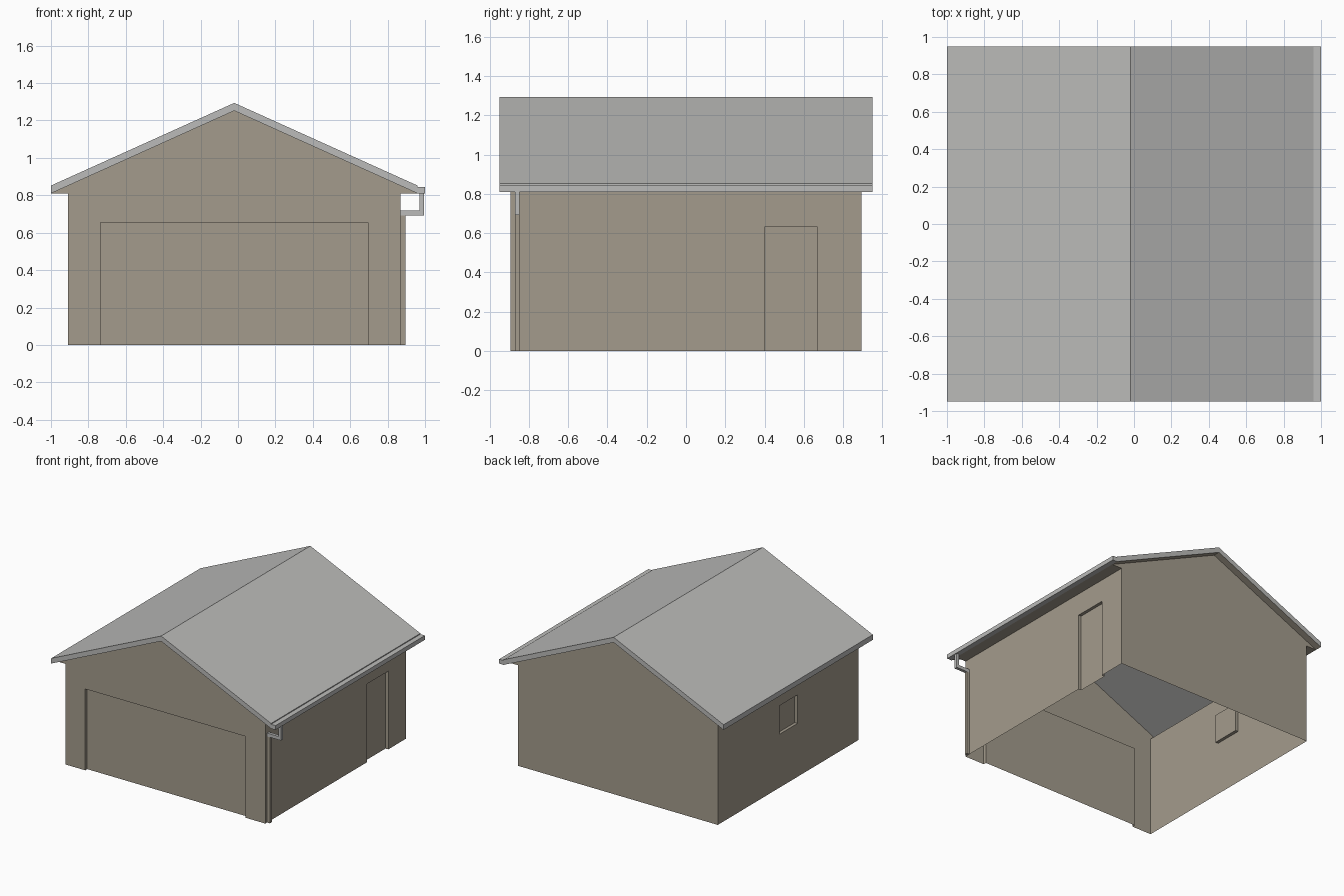
import bpy, bmesh
from mathutils import Vector

if "Cube" in bpy.data.objects:
    bpy.data.objects.remove(bpy.data.objects["Cube"], do_unlink=True)


def material(name, rgb):
    mat = bpy.data.materials.new(name)
    mat.use_nodes = True
    mat.diffuse_color = (*rgb, 1)
    mat.node_tree.nodes["Principled BSDF"].inputs["Base Color"].default_value = (*rgb, 1)
    return mat


TAN = material("tan wall", (0.37, 0.33, 0.265))
GREY = material("grey roof", (0.50, 0.50, 0.49))

MID = -0.02                      # ridge line
LEFT, RIGHT = -0.91, 0.87        # side walls
FRONT, BACK = -0.895, 0.895      # gable walls
EAVE, HALF = 0.81, 0.98          # eave height and roof half width
RIDGE, THICK = 1.252, 0.042
END = 0.95                       # roof overhang in y
DEPTH = 0.025                    # opening recess


def finish(name, bm, *mats):
    mesh = bpy.data.meshes.new(name)
    bm.to_mesh(mesh)
    bm.free()
    for m in mats:
        mesh.materials.append(m)
    obj = bpy.data.objects.new(name, mesh)
    bpy.context.collection.objects.link(obj)
    return obj


def sheet(name, polygons, outward, mat=TAN):
    """Open surface whose first face looks along outward."""
    bm = bmesh.new()
    for poly in polygons:
        bm.faces.new([bm.verts.new(p) for p in poly])
    bmesh.ops.remove_doubles(bm, verts=bm.verts, dist=1e-5)
    bmesh.ops.recalc_face_normals(bm, faces=bm.faces)
    bm.faces.ensure_lookup_table()
    if bm.faces[0].normal.dot(Vector(outward)) < 0:
        bmesh.ops.reverse_faces(bm, faces=bm.faces)
    return finish(name, bm, mat)


def wall(name, place, u0, u1, upper, outward, opening=None):
    """Wall from u0 to u1 with upper outline points and one recessed opening."""
    outline = [(u1, 0)] + upper + [(u0, 0)]
    polys = []
    if opening:
        a, b, low, high = opening
        outline += [(a, 0), (a, high), (b, high), (b, 0)]
    polys.append([place(u, 0, z) for u, z in outline])
    if opening:
        corners = [(a, low), (a, high), (b, high), (b, low)]
        polys.append([place(u, DEPTH, z) for u, z in corners])
        sides = list(zip(corners, corners[1:]))
        if low > 0:
            sides.append((corners[3], corners[0]))
            polys.append([place(u, 0, z) for u, z in
                          [(a, 0), (a, low), (b, low), (b, 0)]])
        for p, q in sides:
            polys.append([place(p[0], 0, p[1]), place(q[0], 0, q[1]),
                          place(q[0], DEPTH, q[1]), place(p[0], DEPTH, p[1])])
    return sheet(name, polys, outward)


def box(name, x0, x1, y0, y1, z0, z1, mat):
    bm = bmesh.new()
    bmesh.ops.create_cube(bm, size=1)
    for v in bm.verts:
        v.co = ((x0 + x1) / 2 + v.co.x * (x1 - x0),
                (y0 + y1) / 2 + v.co.y * (y1 - y0),
                (z0 + z1) / 2 + v.co.z * (z1 - z0))
    return finish(name, bm, mat)


# Gable walls with boxed eave returns
gable = [(RIGHT, EAVE), (MID + HALF, EAVE), (MID, RIDGE),
         (MID - HALF, EAVE), (LEFT, EAVE)]
wall("front_wall_with_garage_door", lambda u, d, z: (u, FRONT + d, z),
     LEFT, RIGHT, gable, (0, -1, 0), (-0.735, 0.695, 0, 0.655))
wall("back_wall", lambda u, d, z: (u, BACK - d, z),
     LEFT, RIGHT, gable, (0, 1, 0))

# Side walls with a door and a window
side = [(BACK, EAVE), (FRONT, EAVE)]
wall("door_side_wall", lambda u, d, z: (RIGHT - d, u, z),
     FRONT, BACK, side, (1, 0, 0), (0.4, 0.67, 0, 0.63))
wall("window_side_wall", lambda u, d, z: (LEFT + d, u, z),
     FRONT, BACK, side, (-1, 0, 0), (-0.12, 0.11, 0.43, 0.66))

# Flat soffits under the eaves
for name, x0, x1 in (("window_side_soffit", MID - HALF, LEFT),
                     ("door_side_soffit", RIGHT, MID + HALF)):
    sheet(name, [[(x0, FRONT, EAVE), (x1, FRONT, EAVE),
                  (x1, BACK, EAVE), (x0, BACK, EAVE)]], (0, 0, -1))

# Pitched roof slab, extruded along y, tan under the gable overhangs
profile = [(MID - HALF, EAVE), (MID, RIDGE), (MID + HALF, EAVE),
           (MID + HALF, EAVE + THICK), (MID, RIDGE + THICK),
           (MID - HALF, EAVE + THICK)]
bm = bmesh.new()
rings = [[bm.verts.new((x, y, z)) for x, z in profile]
         for y in (-END, FRONT, BACK, END)]
for r, s in zip(rings, rings[1:]):
    for i in range(len(profile)):
        j = (i + 1) % len(profile)
        bm.faces.new((r[i], r[j], s[j], s[i]))
bm.faces.new(rings[0])
bm.faces.new(rings[-1])
bmesh.ops.recalc_face_normals(bm, faces=bm.faces)
for f in bm.faces:
    overhang = abs(f.calc_center_median().y) > BACK
    f.material_index = 1 if overhang and f.normal.z < -0.1 else 0
finish("roof", bm, GREY, TAN)

# Gutter and downpipe
box("gutter", MID + HALF, 1.0, -END, END, EAVE, 0.845, GREY)
PIPE = (-0.872, -0.848)
box("downpipe_top", 0.97, 0.994, *PIPE, 0.693, EAVE, GREY)
box("downpipe_elbow", RIGHT, 0.97, *PIPE, 0.693, 0.72, GREY)
box("downpipe", RIGHT, 0.895, *PIPE, 0, 0.693, TAN)
